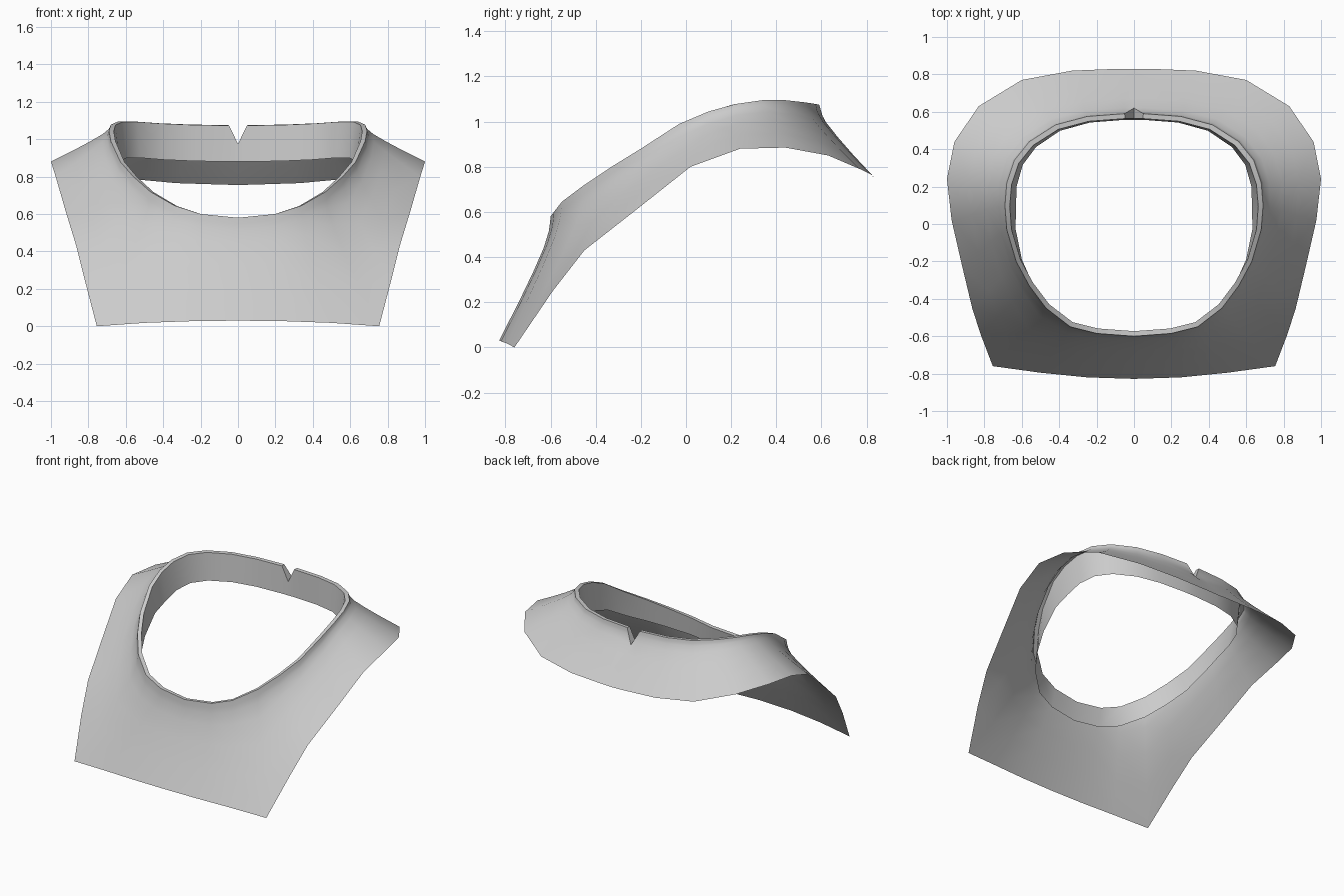
import bpy, bmesh
from mathutils import Vector

if "Cube" in bpy.data.objects:
    bpy.data.objects.remove(bpy.data.objects["Cube"])

# Half outlines, front centre to back centre: neck rim and matching hem
RIM = [(0, -.6, .58), (.2, -.585, .60), (.34, -.55, .645), (.47, -.45, .72),
       (.56, -.33, .80), (.63, -.2, .88), (.68, -.03, .99), (.69, .1, 1.045),
       (.68, .22, 1.078), (.64, .34, 1.095), (.56, .44, 1.095), (.42, .53, 1.085),
       (.25, .575, 1.078), (.05, .59, 1.075), (0, .59, 1.075)]
HEM = [(0, -.828, .03), (.25, -.82, .027), (.5, -.795, .018), (.755, -.76, 0),
       (.82, -.59, .25), (.865, -.45, .43), (.92, -.22, .61), (.975, .02, .80),
       (1, .24, .88), (.96, .44, .885), (.83, .63, .85), (.6, .77, .79),
       (.33, .82, .765), (.08, .83, .757), (0, .83, .755)]
# Concave flare from rim to hem: (drop fraction, spread fraction)
FLARE = [(0, 0), (.06, .013), (.12, .035), (.25, .13), (.45, .34), (.7, .63), (1, 1)]
NOTCH_Z = .975


def column(i):
    """One strip: lining bottom, inner rim, then outer surface to the hem."""
    r, h = Vector(RIM[i]), Vector(HEM[i])
    back = min(1, max(0, (r.y + .6) / .7))
    s = 1 - .085 * back + .03 * max(0, r.y - .1) / .5
    pts = [Vector((r.x * s, r.y * s, r.z - .13 - .065 * back)),
           Vector((r.x * .963, r.y * .955, r.z - .002))]
    for g, f in FLARE:
        pts.append(Vector((r.x + (h.x - r.x) * f, r.y + (h.y - r.y) * f, r.z + (h.z - r.z) * g)))
    if i == len(RIM) - 1:  # V notch at back centre
        for p in pts[1:]:
            if p.z > NOTCH_Z:
                p.z = NOTCH_Z
                if p is not pts[1]:
                    p.y = .62
    return pts


bm = bmesh.new()
grid = [[bm.verts.new(p) for p in column(i)] for i in range(len(RIM))]
for a, b in zip(grid, grid[1:]):
    for j in range(len(a) - 1):
        bm.faces.new((a[j], a[j + 1], b[j + 1], b[j]))
bmesh.ops.remove_doubles(bm, verts=bm.verts, dist=1e-4)

# Mirror the half collar
mesh = bpy.data.meshes.new("neck_collar")
bm.to_mesh(mesh)
bm.free()
collar = bpy.data.objects.new("neck_collar", mesh)
bpy.context.collection.objects.link(collar)
mod = collar.modifiers.new("mirror", 'MIRROR')
mod.use_clip = True
bpy.context.view_layer.objects.active = collar
collar.select_set(True)
bpy.ops.object.modifier_apply(modifier=mod.name)
bpy.ops.object.shade_smooth_by_angle(angle=0.7)
